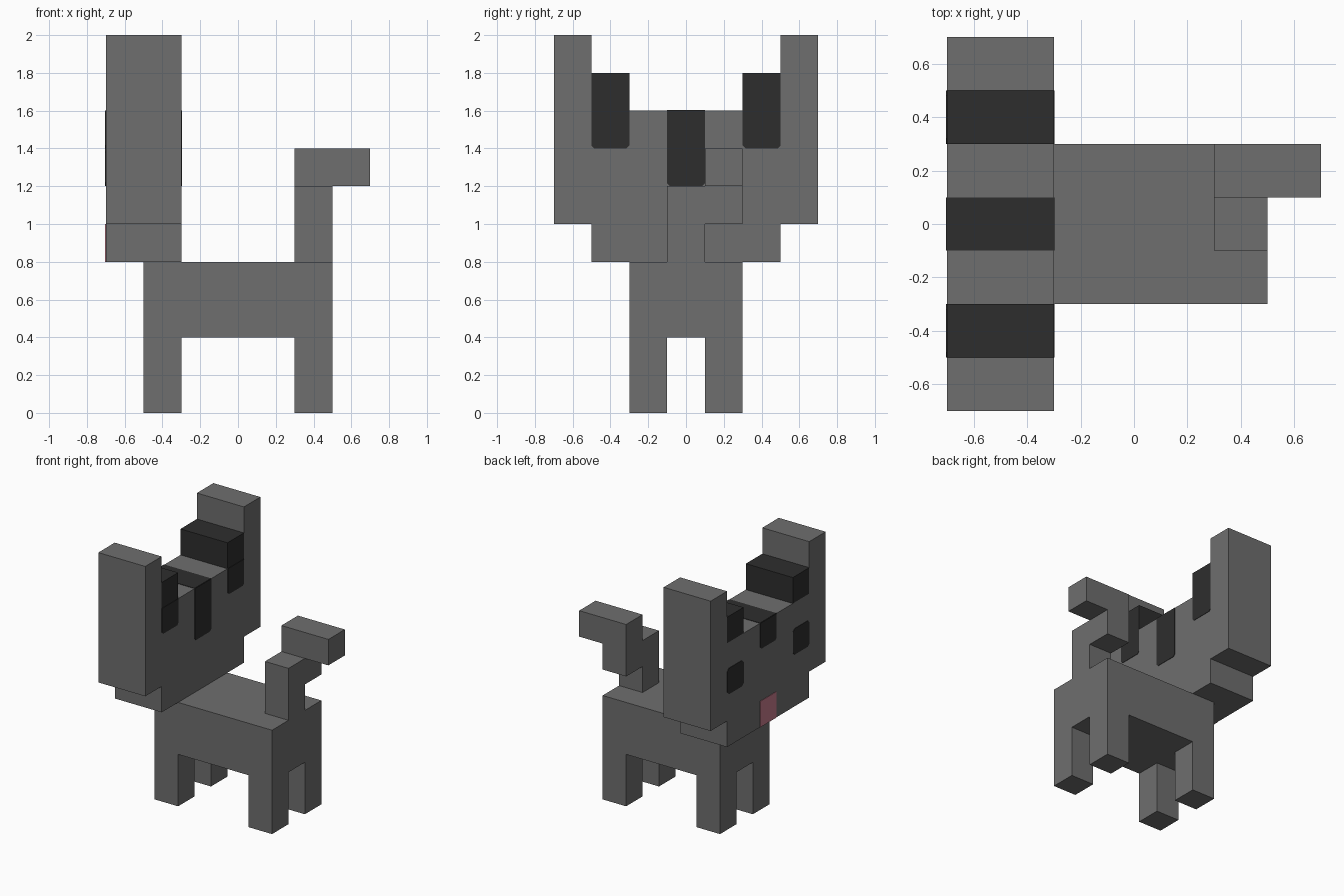
import bpy
import bmesh

cube = bpy.data.objects.get("Cube")
if cube:
    bpy.data.objects.remove(cube, do_unlink=True)


def material(name, rgb):
    m = bpy.data.materials.new(name)
    m.use_nodes = True
    colour = (*rgb, 1.0)
    m.diffuse_color = colour
    m.node_tree.nodes["Principled BSDF"].inputs["Base Color"].default_value = colour
    return m


GREY = material("grey_fur", (0.156, 0.156, 0.156))
DARK = material("dark_fur", (0.027, 0.027, 0.027))
PINK = material("pink_nose", (0.56, 0.20, 0.26))


def prism(name, profile, x0, x1, mat):
    """Extrude a (y, z) outline along x from x0 to x1."""
    bm = bmesh.new()
    face = bm.faces.new([bm.verts.new((x0, y, z)) for y, z in profile])
    new = bmesh.ops.extrude_face_region(bm, geom=[face])["geom"]
    verts = [v for v in new if isinstance(v, bmesh.types.BMVert)]
    bmesh.ops.translate(bm, verts=verts, vec=(x1 - x0, 0, 0))
    bmesh.ops.recalc_face_normals(bm, faces=bm.faces)
    mesh = bpy.data.meshes.new(name)
    bm.to_mesh(mesh)
    bm.free()
    mesh.materials.append(mat)
    obj = bpy.data.objects.new(name, mesh)
    bpy.context.collection.objects.link(obj)
    return obj


def box(name, x, y, z, mat=GREY):
    return prism(name, [(y[0], z[0]), (y[1], z[0]), (y[1], z[1]), (y[0], z[1])], *x, mat)


def patch(name, y, z, x, mat, bottom=0.0, top=0.0):
    """Thin painted plate on the head with optionally clipped corners."""
    (y0, y1), (z0, z1) = y, z
    pts = [(y0, z0 + bottom), (y0 + bottom, z0), (y1 - bottom, z0), (y1, z0 + bottom),
           (y1, z1 - top), (y1 - top, z1), (y0 + top, z1), (y0, z1 - top)]
    return prism(name, list(dict.fromkeys(pts)), *x, mat)


T = 0.003                        # plate thickness
HEAD_X = (-0.7, -0.3)
FACE_X = (-0.7 - T, -0.7)        # plates on the face
NAPE_X = (-0.3, -0.3 + T)        # plates on the back of the head

# Body and legs
box("body", (-0.5, 0.5), (-0.3, 0.3), (0.4, 0.8))
SIDES = {"near": -1, "far": 1}
for side, s in SIDES.items():
    y = sorted((s * 0.1, s * 0.3))
    box(f"front_leg_{side}", (-0.5, -0.3), y, (0, 0.4))
    box(f"hind_leg_{side}", (0.3, 0.5), y, (0, 0.4))

# Head with cheeks and ears, one mirrored outline
half = [(0.5, 0.8), (0.5, 1.0), (0.7, 1.0), (0.7, 2.0), (0.5, 2.0), (0.5, 1.6)]
# Small step between the crown and the ears
outline = half + [(-y, z) for y, z in reversed(half)]
prism("head", outline, *HEAD_X, GREY)

# Dark inner ears, their stripes down the nape, and the eyes
for side, s in SIDES.items():
    y = sorted((s * 0.3, s * 0.5))
    box(f"inner_ear_{side}", HEAD_X, y, (1.6, 1.8), DARK)
    patch(f"ear_stripe_{side}", y, (1.4, 1.6), NAPE_X, DARK, bottom=0.015)
    patch(f"eye_{side}", y, (1.2, 1.4), FACE_X, DARK, bottom=0.02, top=0.02)

# Stripe running over the middle of the head
box("crown_stripe", HEAD_X, (-0.1, 0.1), (1.6, 1.6 + T), DARK)
patch("forehead_stripe", (-0.1, 0.1), (1.4, 1.6), FACE_X, DARK, bottom=0.015)
patch("nape_stripe", (-0.1, 0.1), (1.2, 1.6), NAPE_X, DARK, bottom=0.015)

# Nose
patch("nose", (-0.1, 0.1), (0.8, 1.0), FACE_X, PINK)

# Bent tail
box("tail_base", (0.3, 0.5), (-0.1, 0.1), (0.8, 1.2))
box("tail_bend", (0.3, 0.5), (0.1, 0.3), (1.0, 1.2))
box("tail_tip", (0.3, 0.7), (0.1, 0.3), (1.2, 1.4))
